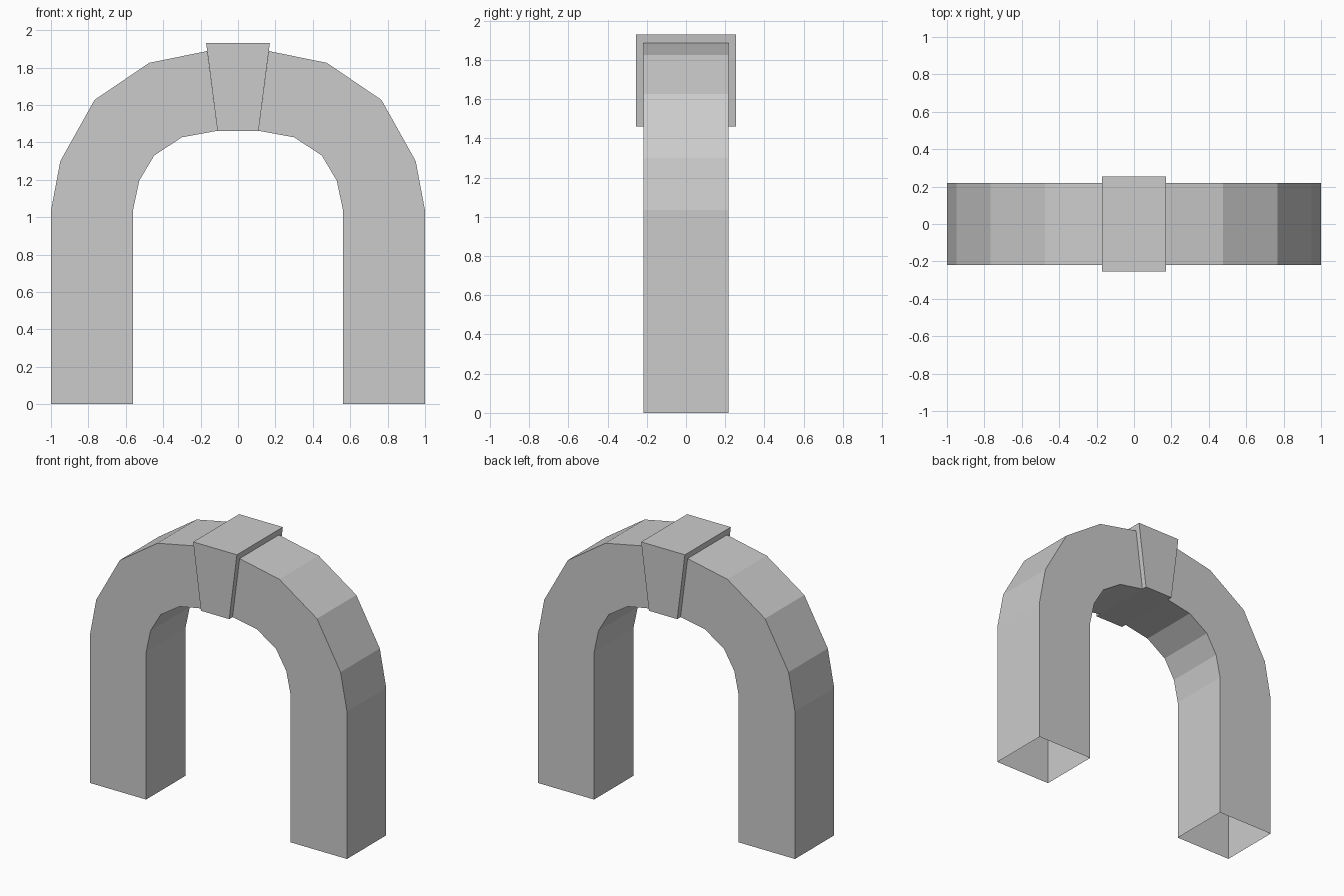
import bpy, bmesh

if "Cube" in bpy.data.objects:
    bpy.data.objects.remove(bpy.data.objects["Cube"])

ARCH_Y = 0.218
KEY_Y = 0.255

# matching outer / inner profile points of the right half, (x, z)
OUTER = [(1.0, 0), (1.0, 1.035), (0.95, 1.30), (0.767, 1.627), (0.475, 1.825), (0.165, 1.888)]
INNER = [(0.562, 0), (0.562, 1.035), (0.528, 1.195), (0.448, 1.33), (0.30, 1.427), (0.11, 1.462)]


def make_object(name, bm):
    bmesh.ops.recalc_face_normals(bm, faces=bm.faces)
    mesh = bpy.data.meshes.new(name)
    bm.to_mesh(mesh)
    bm.free()
    obj = bpy.data.objects.new(name, mesh)
    bpy.context.collection.objects.link(obj)
    return obj


def ring(bm, a, b, half_depth):
    """Rectangular section between two profile points."""
    return [bm.verts.new((p[0], y, p[1]))
            for p, y in ((a, -half_depth), (b, -half_depth), (b, half_depth), (a, half_depth))]


def bridge(bm, r0, r1):
    for i in range(4):
        j = (i + 1) % 4
        bm.faces.new((r0[i], r0[j], r1[j], r1[i]))


# arch: leg and curved half, open at the foot and behind the keystone, mirrored
bm = bmesh.new()
rings = [ring(bm, o, i, ARCH_Y) for o, i in zip(OUTER, INNER)]
for r0, r1 in zip(rings, rings[1:]):
    bridge(bm, r0, r1)
arch = make_object("arch", bm)
mirror = arch.modifiers.new("Mirror", 'MIRROR')
mirror.use_axis = (True, False, False)
mirror.use_mirror_merge = False

# keystone: tapered block standing proud of the arch
bm = bmesh.new()
low = ring(bm, (-0.11, 1.462), (0.11, 1.462), KEY_Y)
high = ring(bm, (-0.17, 1.93), (0.17, 1.93), KEY_Y)
bridge(bm, low, high)
bm.faces.new(low)
bm.faces.new(high)
make_object("keystone", bm)
